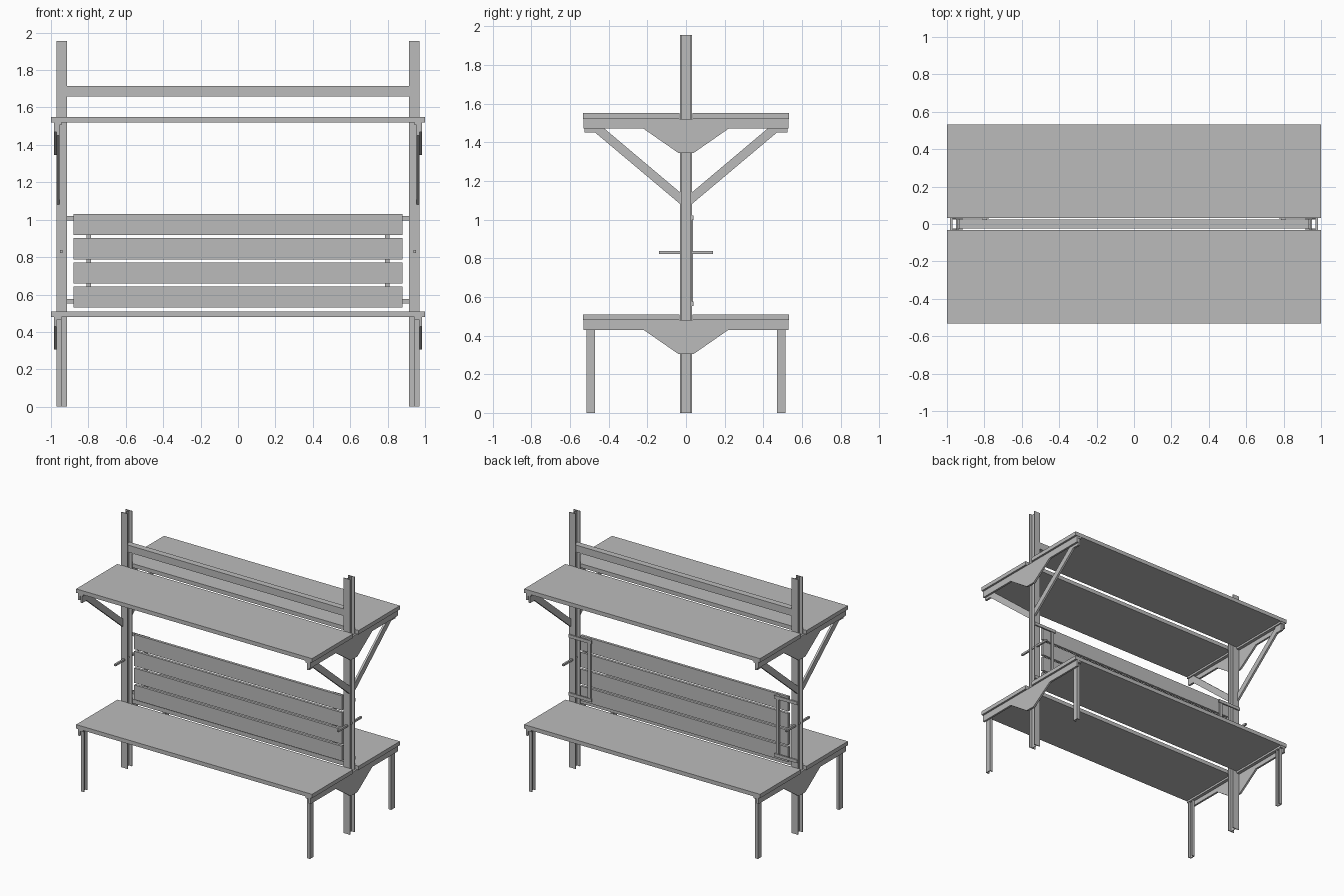
import bpy
import bmesh

cube = bpy.data.objects.get("Cube")
if cube:
    bpy.data.objects.remove(cube, do_unlink=True)

grey = bpy.data.materials.new("plain_grey")
grey.use_nodes = True
colour = (0.5, 0.5, 0.5, 1)
grey.diffuse_color = colour
grey.node_tree.nodes["Principled BSDF"].inputs["Base Color"].default_value = colour


def prism(name, outline, low, high, axis):
    """Extrude an outline along an axis: x takes (y, z), y takes (x, z), z takes (x, y)."""
    place = {"x": lambda a, b, t: (t, a, b),
             "y": lambda a, b, t: (a, t, b),
             "z": lambda a, b, t: (a, b, t)}[axis]
    bm = bmesh.new()
    rings = [[bm.verts.new(place(a, b, t)) for a, b in outline] for t in (low, high)]
    bm.faces.new(rings[0])
    bm.faces.new(rings[1])
    n = len(outline)
    for i in range(n):
        j = (i + 1) % n
        bm.faces.new((rings[0][i], rings[0][j], rings[1][j], rings[1][i]))
    bmesh.ops.recalc_face_normals(bm, faces=bm.faces)
    mesh = bpy.data.meshes.new(name)
    bm.to_mesh(mesh)
    bm.free()
    mesh.materials.append(grey)
    obj = bpy.data.objects.new(name, mesh)
    bpy.context.collection.objects.link(obj)
    return obj


def box(name, x, y, z):
    return prism(name, [(x[0], y[0]), (x[1], y[0]), (x[1], y[1]), (x[0], y[1])], *z, "z")


def span(side, low, high):
    """Mirror a range to the given side."""
    return sorted((side * low, side * high))


def flip(side, outline):
    return [(side * a, b) for a, b in outline]


TABLES = {"bench": 0.48, "shelf": 1.52}
SIDES = {"left": 1, "right": -1}
ENDS = {"front": -1, "back": 1}

# Table boards, in two halves with a gap for the posts
for level, z in TABLES.items():
    for end, e in ENDS.items():
        box(f"{level}_board_{end}", (-1, 1), span(e, 0.033, 0.532), (z, z + 0.03))

for side, s in SIDES.items():
    # H-section post
    quarter = [(0.0275, 0.03), (0.0275, 0.024), (0.002, 0.024)]
    half = quarter + [(a, -b) for a, b in reversed(quarter)]
    section = half + [(-a, -b) for a, b in half]
    prism(f"{side}_post", [(s * 0.9425 + a, b) for a, b in section], 0, 1.955, "z")

    # Peg through the post
    box(f"{side}_peg", span(s, 0.938, 0.952), (-0.14, 0.14), (0.823, 0.838))

    # Angle beam and tapered gusset under each table
    for level, z in TABLES.items():
        box(f"{level}_{side}_beam", span(s, 0.97, 0.985), (-0.53, 0.53), (z - 0.05, z))
        prism(f"{level}_{side}_gusset",
              [(-0.22, z - 0.05), (-0.04, z - 0.175), (0.04, z - 0.175), (0.22, z - 0.05)],
              *span(s, 0.97, 0.985), "x")
        for end, e in ENDS.items():
            box(f"{level}_{side}_{end}_ledge", span(s, 0.945, 0.97),
                span(e, 0.033, 0.53), (z - 0.015, z))

    for end, e in ENDS.items():
        # Channel leg, open inwards
        channel = [(0.97, 0.47), (0.97, 0.515), (0.945, 0.515), (0.945, 0.508),
                   (0.963, 0.508), (0.963, 0.477), (0.945, 0.477), (0.945, 0.47)]
        prism(f"{side}_{end}_leg", [(s * a, e * b) for a, b in channel], 0, 0.465, "z")

        # Diagonal brace with a level seat under the shelf
        brace = [(0.03, 1.08), (0.47, 1.45), (0.525, 1.45), (0.525, 1.505),
                 (0.463, 1.505), (0.03, 1.14)]
        prism(f"{side}_{end}_brace", flip(e, brace), *span(s, 0.954, 0.97), "x")

    # Backrest bracket behind the slats
    for place, z in (("upper", 0.997), ("lower", 0.552)):
        box(f"{side}_{place}_bracket", span(s, 0.775, 0.97), (0.03, 0.04), (z, z + 0.024))
    box(f"{side}_bracket_upright", span(s, 0.787, 0.81), (0.02, 0.035), (0.552, 1.021))

# Backrest slats
for i in range(4):
    z = 0.53 + i * 0.129
    box(f"backrest_slat_{i + 1}", (-0.88, 0.88), (0, 0.02), (z, z + 0.113))

# Top rail between the post webs
box("top_rail", (-0.935, 0.935), (-0.024, 0.024), (1.66, 1.714))
